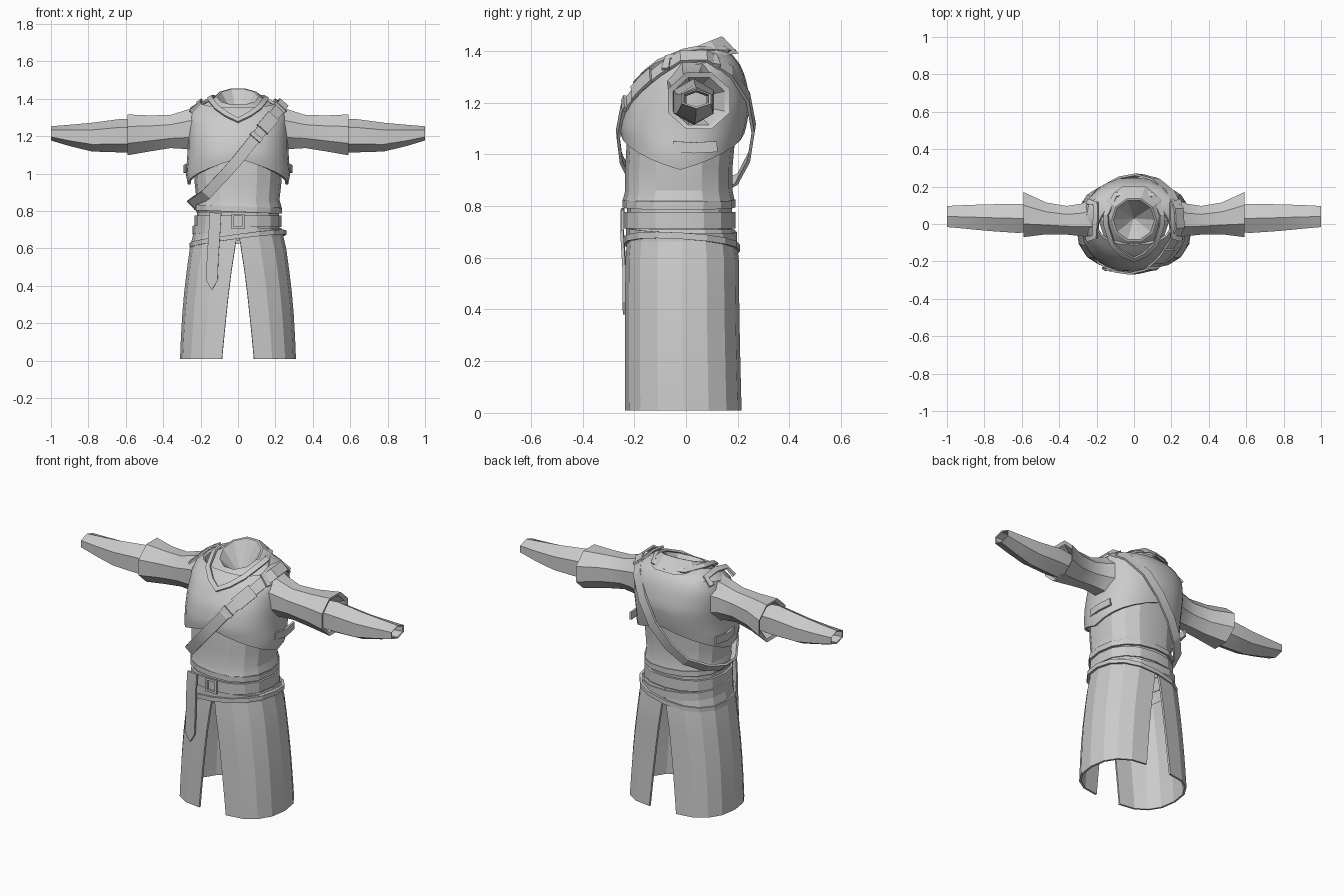
import bpy, math
from mathutils import Vector

if "Cube" in bpy.data.objects:
    bpy.data.objects.remove(bpy.data.objects["Cube"])

cloth = bpy.data.materials.new("grey cloth")
cloth.diffuse_color = (0.6, 0.6, 0.6, 1)
cloth.use_nodes = True
cloth.node_tree.nodes["Principled BSDF"].inputs["Base Color"].default_value = cloth.diffuse_color


def make(name, verts, faces, thick=0, mirror=False, angle=20, offset=-1):
    me = bpy.data.meshes.new(name)
    me.from_pydata([tuple(v) for v in verts], [], faces)
    me.materials.append(cloth)
    ob = bpy.data.objects.new(name, me)
    bpy.context.collection.objects.link(ob)
    bpy.ops.object.select_all(action='DESELECT')
    ob.select_set(True)
    bpy.context.view_layer.objects.active = ob
    if thick:
        m = ob.modifiers.new("thickness", "SOLIDIFY")
        m.thickness, m.offset = thick, offset
        bpy.ops.object.modifier_apply(modifier=m.name)
    if mirror:
        m = ob.modifiers.new("mirror", "MIRROR")
        m.use_mirror_merge = False
    bpy.ops.object.shade_smooth_by_angle(angle=math.radians(angle))
    return ob


def grid(name, rows, closed=True, cap=None, **kw):
    n = len(rows[0])
    verts = [p for r in rows for p in r]
    faces = []
    for i in range(len(rows) - 1):
        for j in range(n if closed else n - 1):
            k = (j + 1) % n
            faces.append((i * n + j, i * n + k, (i + 1) * n + k, (i + 1) * n + j))
    if cap:
        verts.append(cap)
        last = (len(rows) - 1) * n
        faces += [(last + j, last + (j + 1) % n, len(verts) - 1) for j in range(n)]
    return make(name, verts, faces, **kw)


def look(table, z):
    # size of the body at height z: half width, front, back
    if z <= table[0][0]:
        return table[0][1:]
    for a, b in zip(table, table[1:]):
        if z <= b[0]:
            t = (z - a[0]) / (b[0] - a[0])
            return [u + (v - u) * t for u, v in zip(a[1:], b[1:])]
    return table[-1][1:]


P = 2.3  # roundness of the body section


def oval(a, hx, yf, yb, grow=0.0):
    f = lambda v: math.copysign(abs(v) ** (2 / P), v)
    return ((hx + grow) * f(math.cos(a)),
            (yf + yb) / 2 + ((yb - yf) / 2 + grow) * f(math.sin(a)))


def angles(n):
    return [2 * math.pi * j / n for j in range(n)]


CHEST = [(0.94, .268, -.235, .19), (1.0, .28, -.24, .20), (1.1, .27, -.258, .232),
         (1.2, .27, -.235, .25), (1.3, .27, -.172, .23), (1.36, .25, -.107, .203),
         (1.395, .175, -.09, .17), (1.42, .11, -.07, .12)]
WAIST = [(0.64, .225, -.225, .18), (0.79, .22, -.228, .178), (0.82, .233, -.245, .188),
         (0.86, .222, -.235, .18), (0.95, .232, -.235, .18), (1.12, .24, -.225, .195)]
SKIRT = [(0.01, .31, -.235, .215), (0.2, .302, -.236, .21), (0.4, .285, -.236, .206),
         (0.6, .258, -.234, .204), (0.71, .232, -.225, .19)]


def on_chest(x, z, side=-1, grow=0.01):
    # point on the chest surface; side -1 is the front, 1 the back
    hx, yf, yb = look(CHEST, z)
    k = max(0, 1 - abs(x / (hx + grow)) ** P) ** (1 / P)
    return (x, (yf + yb) / 2 + side * ((yb - yf) / 2 + grow) * k, z)


# chest shell with an arched lower edge
rows = []
for i in range(11):
    row = []
    for a in angles(24):
        x, s = oval(a, 1, -1, 1)
        low = 0.94 + 0.08 * (1 - abs(x)) + 0.06 * abs(s)
        top = 1.395 + (0.02 if s > 0 else 0.04) * s
        z = low + (top - low) * i / 10
        row.append((*oval(a, *look(CHEST, z)), z))
    rows.append(row)
grid("chest_shell", rows, thick=0.015, angle=30)

# tunic under the shell
grid("tunic_waist", [[(*oval(a, *r[1:]), r[0]) for a in angles(16)] for r in WAIST])

# collar with the closed neck hollow
rows = []
for r, lift in ((.19, -.045), (.13, -.008), (.12, 0), (.11, 0)):
    rows.append([(r * math.cos(a), .022 + r * math.sin(a),
                  1.41 + lift + .4 * r * math.sin(a) * (.35 if r > .15 and math.sin(a) > 0 else 1))
                 for a in angles(10)])
grid("collar", rows, cap=(0, .03, 1.27))

# two skirt panels, split at front and back
rows = []
for i in range(7):
    z = 0.01 + 0.70 * i / 6
    slit = 0.085 * max(0, (0.66 - z) / 0.65) ** 0.7 + 0.001
    row = []
    for j in range(9):
        hx, yf, yb = look(SKIRT, z)
        x, y = oval(-math.pi / 2 + math.pi * j / 8, hx, yf, yb)
        row.append((slit + (hx - slit) * max(0, x) / hx, y, z))
    rows.append(row)
grid("skirt_panel", rows, closed=False, thick=0.012, mirror=True, angle=10)


# bands around the waist, optionally tilted
def band(name, z, h, table, grow, tx=0.0, ty=0.0, thick=0.014):
    rows = []
    for dz in (-h / 2, h / 2):
        row = []
        for a in angles(16):
            x, y = oval(a, *look(table, z), grow=grow)
            row.append((x, y, z + dz + tx * x + ty * y))
        rows.append(row)
    grid(name, rows, thick=thick)


band("belt", 0.745, 0.062, WAIST, 0.012)
band("hip_cord", 0.65, 0.025, SKIRT, 0.012, tx=0.13, ty=-0.06)
band("hip_wrap", 0.685, 0.045, SKIRT, 0.005, tx=-0.05, ty=-0.04)
band("waist_fold", 0.81, 0.03, WAIST, 0.007, tx=-0.04)


# flat strap along a path, facing away from the body axis
def strap(name, pts, width, thick=0.012, loop=False, mirror=False, centre=(0, 0, 1.1), tip=False):
    pts = [Vector(p) for p in pts]
    n = len(pts)
    sides = ([], [])
    for i, p in enumerate(pts):
        a = pts[(i - 1) % n] if loop else pts[max(i - 1, 0)]
        b = pts[(i + 1) % n] if loop else pts[min(i + 1, n - 1)]
        t = (b - a).normalized()
        out = p - Vector(centre)
        out = (out - t * out.dot(t)).normalized()
        w = width * (0.05 if tip and i == n - 1 else 1)
        side = t.cross(out) * w / 2
        sides[0].append(p - side)
        sides[1].append(p + side)
    grid(name, sides, closed=loop, thick=thick, mirror=mirror, offset=0)


# diagonal sash around the torso, with buckle and keeper
SASH = [(-.245, -.08, .835), (-.17, -.205, .89), (-.08, -.252, .985), on_chest(0, 1.075),
        on_chest(.08, 1.175), on_chest(.15, 1.26), on_chest(.205, 1.325), (.245, -.02, 1.378),
        (.24, .08, 1.38), (.19, .175, 1.32), (.11, .24, 1.22), (.03, .262, 1.1),
        (-.06, .245, .99), (-.14, .2, .905), (-.215, .12, .86), (-.25, .02, .835)]
strap("sash", SASH, 0.058, loop=True)
strap("sash_buckle", [on_chest(x, z, grow=.014) for x, z in ((.13, 1.236), (.165, 1.277), (.19, 1.307))], 0.074)
strap("sash_keeper", [on_chest(x, z, grow=.014) for x, z in ((.09, 1.187), (.105, 1.205))], 0.07)

# V-shaped neckline trim
VEE = [(-.15, .05, 1.408), (-.147, -.01, 1.397), on_chest(-.115, 1.355), on_chest(-.06, 1.315),
       on_chest(0, 1.285)]
strap("neckline_trim", VEE + [(-x, y, z) for x, y, z in VEE[-2::-1]]
      + [(.1, .155, 1.405), (0, .18, 1.405), (-.1, .155, 1.405)], 0.028, loop=True)

# belt tail and buckle frame
strap("belt_tail", [(-.12, -.245, .79), (-.125, -.247, .7), (-.135, -.238, .55),
                    (-.14, -.238, .43), (-.14, -.238, .38)], 0.062, centre=(-.12, 0, .6), tip=True)
for x in (-.03, .03):
    strap("belt_buckle_side", [(x, -.245, .785), (x, -.245, .705)], 0.012, centre=(x, 0, .74))
for z in (.712, .778):
    strap("belt_buckle_bar", [(-.03, -.245, z), (.03, -.245, z)], 0.012, centre=(0, 0, z))

# shoulder tabs and side fastenings, both sides
strap("shoulder_tab", [(.255, -.08, 1.33), (.21, -.07, 1.373), (.205, .02, 1.389),
                       (.205, .11, 1.378), (.25, .12, 1.345)], 0.03, mirror=True)
strap("side_strap", [(.272, -.05, 1.03), (.285, .03, 1.025), (.272, .12, 1.03)], 0.042,
      mirror=True, centre=(0, .03, 1.03))


# sleeves: x, centre y, centre z, radius y, radius z
def sleeve(name, table, n):
    rows = [[(x, yc + ry * math.cos(a), zc + rz * math.sin(a)) for a in
             [2 * math.pi * (j + .5) / n for j in range(n)]] for x, yc, zc, ry, rz in table]
    grid(name, rows, mirror=True)


sleeve("upper_sleeve", [(.22, .03, 1.24, .115, .13), (.28, .022, 1.235, .094, .112),
                        (.36, .02, 1.225, .083, .096), (.47, .03, 1.215, .092, .104),
                        (.59, .05, 1.207, .13, .118), (.582, .05, 1.205, .108, .1),
                        (.53, .04, 1.205, .07, .075)], 8)
sleeve("forearm_sleeve", [(.53, .03, 1.2, .08, .085), (.62, .03, 1.203, .09, .09),
                          (.78, .034, 1.195, .082, .077), (.9, .038, 1.204, .073, .057),
                          (1, .04, 1.215, .065, .038),
                          (.997, .04, 1.215, .055, .031), (.9, .04, 1.21, .045, .03)], 6)
